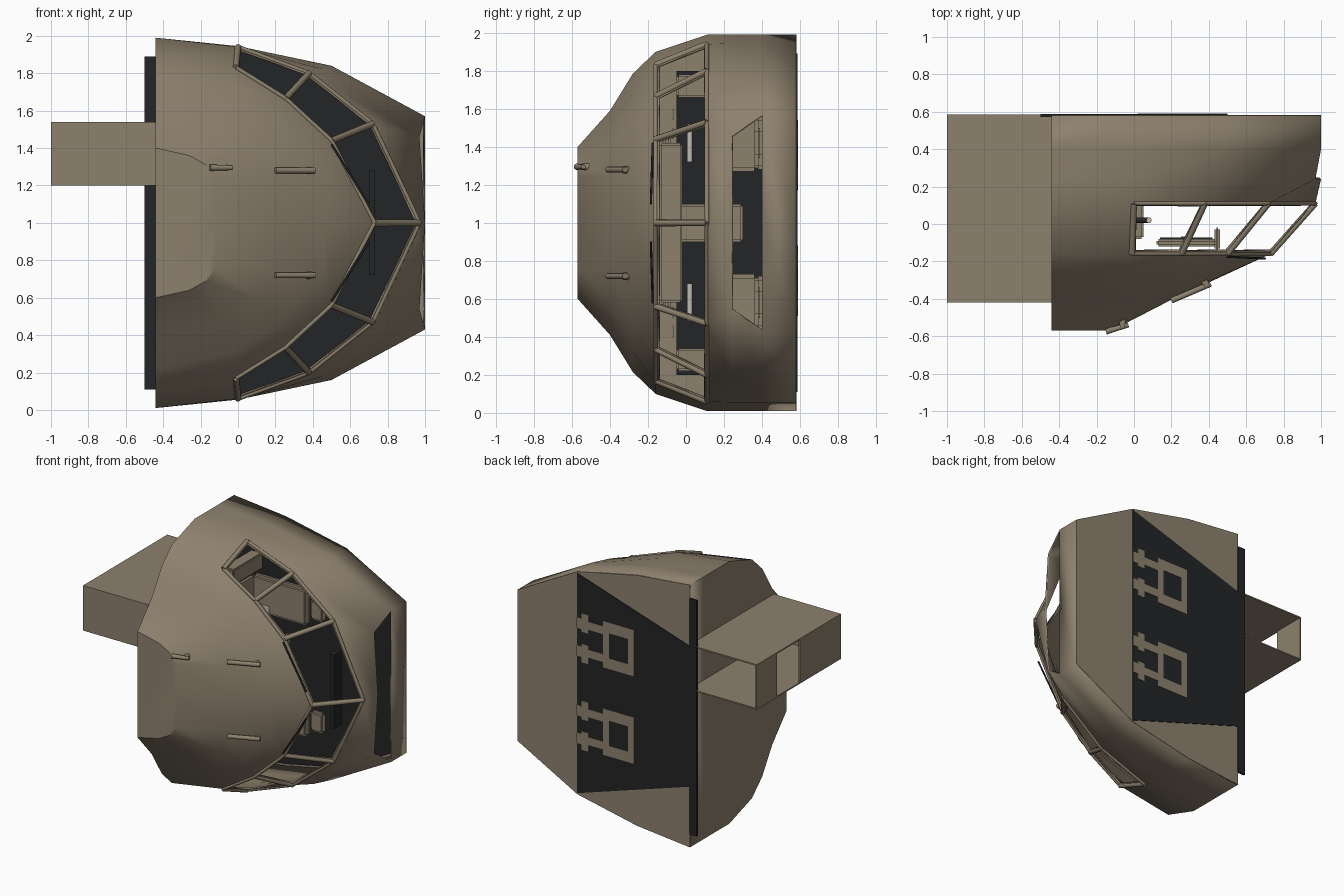
import bpy, bmesh, math
from mathutils import Vector

cube = bpy.data.objects.get("Cube")
if cube:
    bpy.data.objects.remove(cube, do_unlink=True)


def material(name, rgb):
    m = bpy.data.materials.new(name)
    m.use_nodes = True
    m.diffuse_color = (*rgb, 1)
    m.node_tree.nodes["Principled BSDF"].inputs["Base Color"].default_value = (*rgb, 1)
    return m


TAN = material("tan paint", (0.27, 0.22, 0.155))
BLACK = material("black panel", (0.017, 0.018, 0.019))
PALE = material("pale trim", (0.55, 0.52, 0.45))


def finish(name, bm, mat, smooth=None):
    me = bpy.data.meshes.new(name)
    bmesh.ops.recalc_face_normals(bm, faces=bm.faces)
    bm.to_mesh(me)
    bm.free()
    me.materials.append(mat)
    ob = bpy.data.objects.new(name, me)
    bpy.context.collection.objects.link(ob)
    if smooth:
        bpy.ops.object.select_all(action="DESELECT")
        ob.select_set(True)
        bpy.context.view_layer.objects.active = ob
        bpy.ops.object.shade_smooth_by_angle(angle=math.radians(smooth))
    return ob


def box(name, lo, hi, mat, bevel=0):
    bm = bmesh.new()
    bmesh.ops.create_cube(bm, size=1)
    for v in bm.verts:
        v.co = [(a + b) / 2 + c * (b - a) for a, b, c in zip(lo, hi, v.co)]
    if bevel:
        bmesh.ops.bevel(bm, geom=bm.edges[:], offset=bevel, segments=2, affect="EDGES")
    return finish(name, bm, mat, 40 if bevel else None)


def rod(name, a, b, r, mat, r2=None):
    a, b = Vector(a), Vector(b)
    bm = bmesh.new()
    bmesh.ops.create_cone(bm, cap_ends=True, segments=10, radius1=r,
                          radius2=r if r2 is None else r2, depth=(b - a).length)
    rot = (b - a).to_track_quat("Z", "Y")
    for v in bm.verts:
        v.co = rot @ v.co + (a + b) / 2
    return finish(name, bm, mat, 40)


def plate(name, outline, y, thick, mat):
    bm = bmesh.new()
    f = bm.faces.new([bm.verts.new((x, y, z)) for x, z in outline])
    ext = bmesh.ops.extrude_face_region(bm, geom=[f])
    for v in ext["geom"]:
        if isinstance(v, bmesh.types.BMVert):
            v.co.y += thick
    return finish(name, bm, mat)


# Nose shell: half sections (x, distance from the centre plane) along y
sections = [
    (-0.57, [(-.12, 0), (-.12, .24), (-.17, .31), (-.26, .36), (-.44, .40)]),
    (-0.40, [(.21, 0), (.21, .24), (.10, .41), (-.10, .51), (-.44, .59)]),
    (-0.28, [(.47, 0), (.46, .25), (.25, .52), (0, .68), (-.44, .785)]),
    (-0.16, [(.73, 0), (.50, .44), (.255, .665), (-.01, .83), (-.44, .90)]),
    (0.11, [(.97, 0), (.72, .53), (.38, .80), (0, .94), (-.44, .99)]),
    (0.24, [(1, 0), (.97, .46), (.46, .82), (0, .945), (-.44, .99)]),
    (0.40, [(1, 0), (1, .57), (.5, .84), (0, .945), (-.44, .99)]),
    (0.58, [(1, 0), (1, .57), (.5, .84), (0, .945), (-.44, .99)]),
]


def ring(half):
    return [(x, 1 + w) for x, w in reversed(half)] + [(x, 1 - w) for x, w in half[1:]]


bm = bmesh.new()
rows = [[bm.verts.new((x, y, z)) for x, z in ring(h)] for y, h in sections]
panes, hatch = [], []
for i in range(len(rows) - 1):
    a, b = rows[i], rows[i + 1]
    for j in range(8):
        f = bm.faces.new((a[j], a[j + 1], b[j + 1], b[j]))
        if i == 3 and 1 <= j <= 6:
            panes.append(f)
        if i == 5 and j in (3, 4):
            hatch.append(f)
    bm.faces.new((a[8], a[0], b[0], b[8]))
bm.faces.new(rows[0])
bmesh.ops.recalc_face_normals(bm, faces=bm.faces)
bmesh.ops.inset_individual(bm, faces=panes, thickness=0.026)
bmesh.ops.delete(bm, geom=panes + hatch, context="FACES")
shell = finish("nose_shell", bm, TAN, 28)
skin = shell.modifiers.new("skin", "SOLIDIFY")
skin.thickness = 0.012
skin.offset = -1

# Window posts and sills
low, high = sections[3], sections[4]
for s in (1, -1):
    for k in range(4):
        p, q = low[1][k], high[1][k]
        if k or s == 1:
            rod("window_post", (p[0], low[0], 1 + s * p[1]), (q[0], high[0], 1 + s * q[1]), .017, TAN)
        if k < 3:
            for y, half in (low, high):
                (x0, w0), (x1, w1) = half[k], half[k + 1]
                rod("window_sill", (x0, y, 1 + s * w0), (x1, y, 1 + s * w1), .012, TAN)

# Rear bulkhead
back = ring(sections[-1][1])
plate("rear_wall", back, .574, .008, TAN)
plate("bulkhead_inner_face", [(x * .97, 1 + (z - 1) * .97) for x, z in back], .566, .006, BLACK)
plate("bulkhead_panel", [(.5, .17), (.5, 1.83), (-.44, 1.53), (-.44, .47)], .582, .005, BLACK)
box("bulkhead_lower_rim", (-.5, .572, .11), (-.437, .587, 1.89), BLACK)
# Door-like tan outlines on the bulkhead
for z in (.48, 1.14):
    bars = [((.02, .07), (.06, .37)), ((.23, .28), (.04, .39)), ((.02, .28), (.04, .12)),
            ((.02, .28), (.31, .39)), ((.28, .42), (.08, .14)), ((.28, .42), (.29, .35)),
            ((.40, .46), (.03, .17)), ((.40, .46), (.26, .40)), ((.44, .5), (.07, .15)),
            ((.44, .5), (.28, .36))]
    for (x0, x1), (z0, z1) in bars:
        box("bulkhead_trim", (x0, .586, z + z0), (x1, .590, z + z1), TAN)

# Lower access trunk, open at the rear and with a side opening
box("trunk_upper_wall", (-1, -.42, 1.53), (-.44, .585, 1.54), TAN)
box("trunk_lower_wall", (-1, -.42, 1.20), (-.44, .585, 1.21), TAN)
box("trunk_front_wall", (-1, -.42, 1.20), (-.44, -.41, 1.54), TAN)
box("trunk_end_wall_front", (-1, -.42, 1.20), (-.99, .07, 1.54), TAN)
box("trunk_end_wall_rear", (-1, .34, 1.20), (-.99, .585, 1.54), TAN)

# Cockpit interior
box("floor_covering", (-.425, -.05, .2), (-.418, .56, 1.8), BLACK)
box("instrument_panel", (.12, -.12, .55), (.44, -.08, 1.45), TAN, .01)
box("instrument_face", (.14, -.08, .58), (.42, -.073, 1.42), BLACK)
box("glare_shield", (.43, -.14, .58), (.46, -.02, 1.42), TAN, .01)
box("centre_console", (-.42, -.08, .9), (.05, .3, 1.1), TAN, .01)
box("overhead_panel", (.70, .10, .72), (.73, .20, 1.28), BLACK)
for s in (1, -1):
    c = 1 + s * .42
    box("seat_cushion", (-.2, .12, c - .15), (-.12, .38, c + .15), TAN, .02)
    box("seat_back", (-.14, .36, c - .14), (.32, .42, c + .14), TAN, .02)
    box("headrest", (.34, .36, c - .08), (.46, .41, c + .08), TAN, .02)
    box("seat_base", (-.42, .2, c - .1), (-.2, .32, c + .1), BLACK)
    rod("control_column", (-.42, .02, c), (.08, .02, c), .015, BLACK)
    rod("control_wheel_bar", (.08, .02, c - .1), (.08, .02, c + .1), .015, PALE)
    box("side_console", (-.1, -.05, 1 + s * .72 - .06), (.0, .3, 1 + s * .72 + .06), TAN, .01)
    for k in range(4):
        z = c - .15 + k * .1
        box("instrument_dial", (.25, -.073, z - .03), (.31, -.067, z + .03), PALE)
    # Probes on the nose
    z = 1 + s * .28
    rod("side_probe", (.20, -.41, z), (.41, -.32, z), .016, TAN)
    rod("probe_foot", (.36, -.28, z), (.39, -.33, z), .02, TAN)
# Front pitot tube
rod("front_probe", (-.15, -.575, 1.295), (-.03, -.54, 1.295), .017, TAN, .013)
rod("front_probe_foot", (-.06, -.50, 1.295), (-.06, -.55, 1.295), .018, TAN)
# Wiper arms
for s in (1, -1):
    rod("wiper_arm", (.70, -.185, 1 + s * .1), (.50, -.175, 1 + s * .42), .006, BLACK)
